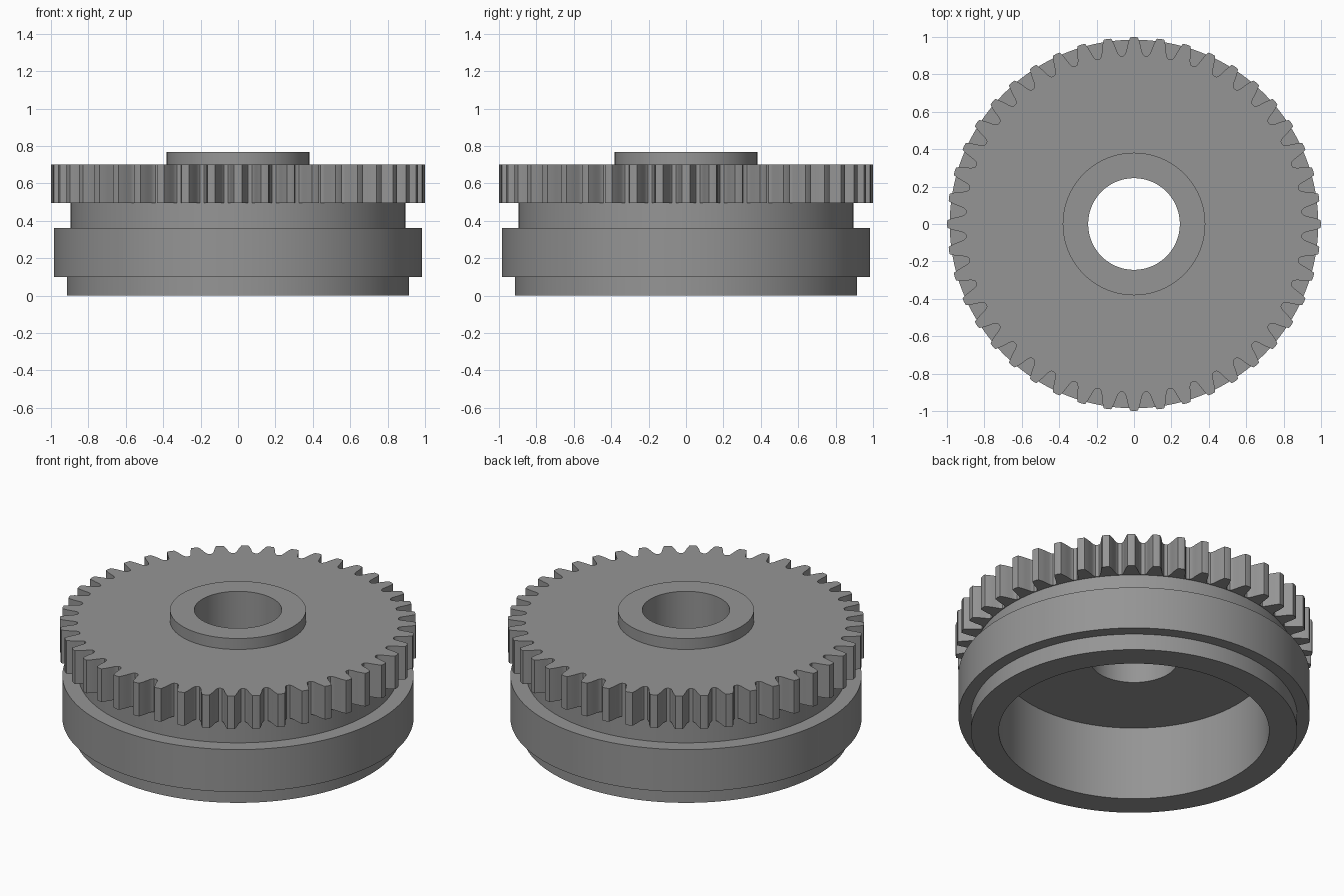
import bpy, bmesh, math

if "Cube" in bpy.data.objects:
    bpy.data.objects.remove(bpy.data.objects["Cube"])

TEETH = 44
PITCH = 2 * math.pi / TEETH
# Half a tooth: (half width, radius) from the tip to the root
FLANK = [(0.0205, 0.998), (0.029, 0.975), (0.036, 0.95), (0.0415, 0.925),
         (0.047, 0.91), (0.054, 0.902)]

# One full turn of (angle, radius) around the toothed outline
half = [(w / r, r) for w, r in FLANK]
tooth = [(-a, r) for a, r in reversed(half)] + [(0, 1.0)] + half + [(PITCH / 2, 0.90)]
outline = [(i * PITCH + a, r) for i in range(TEETH) for a, r in tooth]

grey = bpy.data.materials.new("steel grey")
grey.diffuse_color = (0.3, 0.3, 0.3, 1)
grey.use_nodes = True
grey.node_tree.nodes["Principled BSDF"].inputs["Base Color"].default_value = grey.diffuse_color


def stack(name, rings):
    """Skin a list of (radius, z) rings; radius None means the toothed outline."""
    bm = bmesh.new()
    loops = []
    for radius, z in rings:
        loops.append([bm.verts.new(((radius or r) * math.cos(a),
                                    (radius or r) * math.sin(a), z))
                      for a, r in outline])
    n = len(outline)
    for lo, hi in zip(loops, loops[1:]):
        for i in range(n):
            j = (i + 1) % n
            bm.faces.new((lo[i], lo[j], hi[j], hi[i]))
    me = bpy.data.meshes.new(name)
    bm.to_mesh(me)
    bm.free()
    me.materials.append(grey)
    ob = bpy.data.objects.new(name, me)
    bpy.context.collection.objects.link(ob)
    bpy.context.view_layer.objects.active = ob
    ob.select_set(True)
    bpy.ops.object.shade_smooth_by_angle(angle=math.radians(30))
    ob.select_set(False)
    return ob


# Hollow stepped body: cavity ceiling, cavity wall, foot, flange, neck
stack("body", [(0.245, 0.457), (0.758, 0.457), (0.758, 0), (0.915, 0), (0.915, 0.10),
               (0.985, 0.10), (0.985, 0.362), (0.895, 0.362), (0.895, 0.495)])

# Toothed ring: underside, teeth, top face
stack("toothed_ring", [(0.895, 0.495), (None, 0.495), (None, 0.70), (0.381, 0.70)])

# Raised hub with the through bore
stack("hub", [(0.381, 0.70), (0.381, 0.768), (0.245, 0.768), (0.245, 0.457)])
